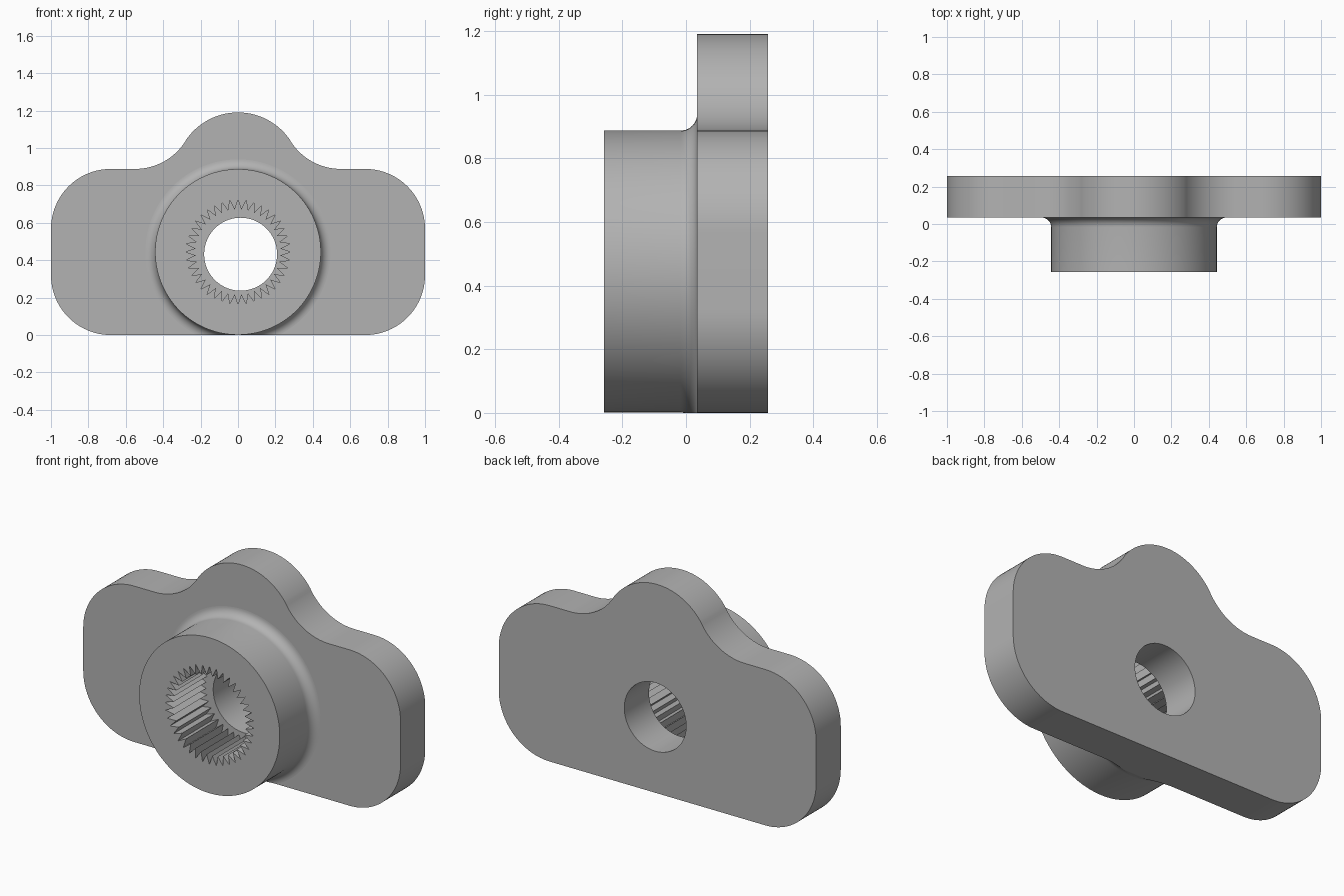
import bpy, bmesh
from math import sin, cos, pi, atan2, radians

cube = bpy.data.objects.get("Cube")
if cube:
    bpy.data.objects.remove(cube, do_unlink=True)

BACK, FACE, FRONT = 0.257, 0.035, -0.257   # plate back, plate face, boss end
CZ = 0.444                                 # boss axis height
BOSS_R, FILLET = 0.443, 0.052

metal = bpy.data.materials.new("grey metal")
metal.use_nodes = True
metal.diffuse_color = (0.45, 0.45, 0.45, 1)
metal.node_tree.nodes["Principled BSDF"].inputs["Base Color"].default_value = (0.45, 0.45, 0.45, 1)


def arc(cx, cz, r, start, end, steps=24):
    """Points on an arc in the xz plane."""
    angles = [start + (end - start) * i / steps for i in range(steps + 1)]
    return [(cx + r * cos(a), cz + r * sin(a)) for a in angles]


def make_object(name, bm):
    bmesh.ops.recalc_face_normals(bm, faces=bm.faces)
    mesh = bpy.data.meshes.new(name)
    bm.to_mesh(mesh)
    bm.free()
    mesh.materials.append(metal)
    ob = bpy.data.objects.new(name, mesh)
    bpy.context.collection.objects.link(ob)
    return ob


def prism(name, outline, y0, y1):
    """Extrude an xz outline along y."""
    bm = bmesh.new()
    face = bm.faces.new([bm.verts.new((x, y0, z)) for x, z in outline])
    grown = bmesh.ops.extrude_face_region(bm, geom=[face])["geom"]
    moved = [v for v in grown if isinstance(v, bmesh.types.BMVert)]
    bmesh.ops.translate(bm, verts=moved, vec=(0, y1 - y0, 0))
    return make_object(name, bm)


def combine(ob, tool, operation):
    bpy.context.view_layer.objects.active = ob
    mod = ob.modifiers.new(operation.lower(), "BOOLEAN")
    mod.operation, mod.solver, mod.object = operation, "EXACT", tool
    bpy.ops.object.modifier_apply(modifier=mod.name)
    bpy.data.objects.remove(tool, do_unlink=True)


# Plate: rounded corners, with a hump blended into the top edge
corner, top, hump_r, hump_z = 0.32, 0.888, 0.336, 0.854
blend_x, blend_r = 0.55, 0.318
blend_z = top + blend_r
lean = atan2(blend_z - hump_z, blend_x)
half = arc(1 - corner, corner, corner, -pi / 2, 0)
half += arc(1 - corner, top - corner, corner, 0, pi / 2)
half += arc(blend_x, blend_z, blend_r, -pi / 2, lean - pi)
half += arc(0, hump_z, hump_r, lean, pi / 2)[1:]
outline = half + [(-x, z) for x, z in reversed(half[:-1])]
bracket = prism("mounting_bracket", outline, FACE, BACK)

# Boss: turned profile with a fillet at its root, trimmed at the plate's base
profile = [(0, FRONT), (BOSS_R, FRONT)]
profile += arc(BOSS_R + FILLET, FACE - FILLET, FILLET, pi, pi / 2, 10)
profile += [(BOSS_R + FILLET, FACE + 0.1), (0, FACE + 0.1)]
bm = bmesh.new()
verts = [bm.verts.new((r, y, CZ)) for r, y in profile]
edges = [bm.edges.new(pair) for pair in zip(verts, verts[1:])]
bmesh.ops.spin(bm, geom=verts + edges, cent=(0, 0, CZ), axis=(0, 1, 0),
               angle=2 * pi, steps=128)
bmesh.ops.remove_doubles(bm, verts=bm.verts, dist=0.0001)
cut = bmesh.ops.bisect_plane(bm, geom=bm.verts[:] + bm.edges[:] + bm.faces[:],
                             plane_co=(0, 0, 0), plane_no=(0, 0, -1), clear_outer=True)
bmesh.ops.holes_fill(bm, edges=[e for e in bm.edges if e.is_boundary])
combine(bracket, make_object("boss", bm), "UNION")

# Toothed socket, as deep as the boss
TEETH = 40
teeth = []
for i in range(2 * TEETH):
    a = pi / 2 + pi * i / TEETH
    r = 0.226 if i % 2 else 0.28
    teeth.append((r * cos(a), CZ + r * sin(a)))
combine(bracket, prism("socket_cutter", teeth, FRONT - 0.1, FACE), "DIFFERENCE")

# Plain bore through the plate, slightly off the boss axis
bore = arc(0.014, 0.432, 0.195, 0, 2 * pi, 72)[:-1]
combine(bracket, prism("bore_cutter", bore, FACE - 0.1, BACK + 0.1), "DIFFERENCE")

# Smooth the curved walls and keep the flat faces flat
bpy.ops.object.select_all(action="DESELECT")
bracket.select_set(True)
bpy.context.view_layer.objects.active = bracket
bpy.ops.object.shade_smooth_by_angle(angle=radians(25))
for face in bracket.data.polygons:
    if abs(face.normal.y) > 0.9999:
        face.use_smooth = False
